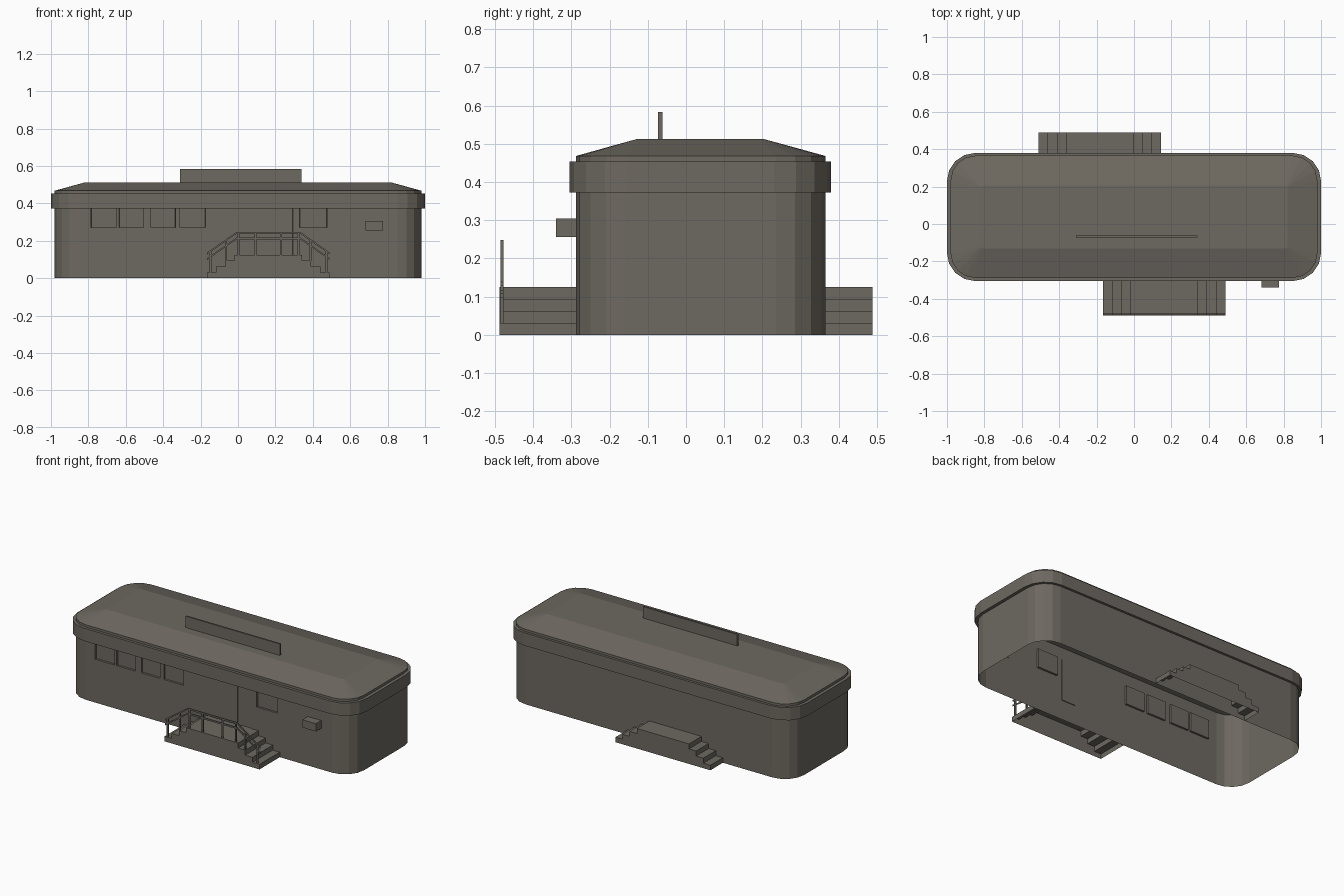
import bpy, bmesh, math
from mathutils import Vector

if "Cube" in bpy.data.objects:
    bpy.data.objects.remove(bpy.data.objects["Cube"])

paint = bpy.data.materials.new("warm_grey")
paint.diffuse_color = (0.155, 0.141, 0.119, 1)
paint.use_nodes = True
paint.node_tree.nodes["Principled BSDF"].inputs["Base Color"].default_value = paint.diffuse_color


def finish(name, bm):
    me = bpy.data.meshes.new(name)
    bm.normal_update()
    bm.to_mesh(me)
    bm.free()
    me.materials.append(paint)
    ob = bpy.data.objects.new(name, me)
    bpy.context.collection.objects.link(ob)
    return ob


def ring(bm, hx, y0, y1, r, z, seg=4):
    """Rounded rectangle loop of vertices, counter-clockwise from above."""
    out = []
    corners = [(hx - r, y0 + r, -90), (hx - r, y1 - r, 0),
               (r - hx, y1 - r, 90), (r - hx, y0 + r, 180)]
    for cx, cy, a0 in corners:
        for i in range(seg + 1):
            a = math.radians(a0 + 90 * i / seg)
            out.append(bm.verts.new((cx + r * math.cos(a), cy + r * math.sin(a), z)))
    return out


def bridge(bm, a, b):
    n = len(a)
    for i in range(n):
        j = (i + 1) % n
        bm.faces.new((a[i], a[j], b[j], b[i]))


def box(bm, x0, x1, y0, y1, z0, z1):
    vs = bmesh.ops.create_cube(bm, size=1)["verts"]
    for v in vs:
        v.co = Vector(((x0, x1)[v.co.x > 0], (y0, y1)[v.co.y > 0], (z0, z1)[v.co.z > 0]))


def box_part(name, *dims):
    bm = bmesh.new()
    box(bm, *dims)
    return finish(name, bm)


# Walls: open-bottomed shell with rounded corners
Y0, Y1, R = -0.288, 0.365, 0.13
bm = bmesh.new()
bridge(bm, ring(bm, 0.98, Y0, Y1, R, 0), ring(bm, 0.98, Y0, Y1, R, 0.455))

# Windows and door: cut the front wall into cells and push the openings in
windows = [(-0.785, -0.65), (-0.635, -0.505), (-0.465, -0.335), (-0.31, -0.175), (0.33, 0.475)]
door = (0.197, 0.293)


def front_faces():
    bm.normal_update()
    return [f for f in bm.faces if f.normal.y < -0.99]


def slice_front(co, no):
    fs = front_faces()
    geom = list({e for f in fs for e in f.edges}) + list({v for f in fs for v in f.verts}) + fs
    bmesh.ops.bisect_plane(bm, geom=geom, plane_co=co, plane_no=no)


for x in [x for pair in windows + [door] for x in pair]:
    slice_front((x, 0, 0), (1, 0, 0))
for z in (0.125, 0.27, 0.39):
    slice_front((0, 0, z), (0, 0, 1))


def push_in(spans, zlo, depth):
    fs = []
    for f in front_faces():
        c = f.calc_center_median()
        if zlo < c.z < 0.39 and any(a < c.x < b for a, b in spans):
            fs.append(f)
    bmesh.ops.inset_region(bm, faces=fs, thickness=0.0005, depth=-depth, use_even_offset=True)


push_in(windows, 0.27, 0.012)
push_in([door], 0.125, 0.004)
finish("walls", bm)

# Roof: short upstand, hipped slopes and a flat top
bm = bmesh.new()
a = ring(bm, 0.98, Y0, Y1, R, 0.45)
b = ring(bm, 0.98, Y0, Y1, R, 0.468)
c = ring(bm, 0.82, -0.13, 0.205, 0.01, 0.512)
bridge(bm, a, b)
bridge(bm, b, c)
bm.faces.new(c)
finish("roof", bm)

# Fascia band around the top of the walls
bm = bmesh.new()
loops = [ring(bm, 0.98 + o, Y0 - o * 0.85, Y1 + o * 0.75, R + o, z)
         for o, z in ((0, 0.373), (0.02, 0.373), (0.02, 0.453), (0, 0.453))]
for i in range(3):
    bridge(bm, loops[i], loops[i + 1])
finish("fascia_band", bm)

# Roof sign board and wall-mounted unit
box_part("roof_sign", -0.31, 0.34, -0.073, -0.062, 0.505, 0.583)
box_part("wall_unit", 0.682, 0.776, -0.34, Y0 + 0.002, 0.256, 0.305)


# Double-sided steps: treads and risers with a stepped outer panel
def steps(name, cx, y_wall, y_out):
    widths, rise = (0.3275, 0.279, 0.229, 0.18), 0.125 / 4
    left = []
    for i, w in enumerate(widths):
        left += [(-w, i * rise), (-w, (i + 1) * rise)]
    prof = left + [(-x, z) for x, z in reversed(left)]
    bm = bmesh.new()
    inner = [bm.verts.new((cx + x, y_wall, z)) for x, z in prof]
    outer = [bm.verts.new((cx + x, y_out, z)) for x, z in prof]
    for i in range(len(prof) - 1):
        bm.faces.new((inner[i], inner[i + 1], outer[i + 1], outer[i]))
    bm.faces.new(outer)
    bmesh.ops.recalc_face_normals(bm, faces=bm.faces)
    # keep the outer panel facing away from the building
    panel = max(bm.faces, key=lambda f: len(f.verts))
    bm.normal_update()
    if panel.normal.y * (y_out - y_wall) < 0:
        bmesh.ops.reverse_faces(bm, faces=bm.faces)
    finish(name, bm)


CX = 0.1625
steps("front_steps", CX, Y0, -0.488)
steps("back_steps", -0.1825, Y1, 0.488)


# Handrails: two bent rails and a row of posts
def rail_z(d):
    return 0.243 if d < 0.17 else 0.243 - (d - 0.17) * 0.70


bm = bmesh.new()
RY0, RY1, T = -0.485, -0.478, 0.005
for drop in (0, 0.03):
    loops = []
    for d in (-0.3275, -0.17, 0.17, 0.3275):
        z = rail_z(abs(d)) - drop
        loops.append([bm.verts.new((CX + d, y, z + dz)) for y, dz in
                      ((RY0, -T), (RY1, -T), (RY1, T), (RY0, T))])
    for p, q in zip(loops, loops[1:]):
        bridge(bm, q, p)
    bm.faces.new(loops[0])
    bm.faces.new(loops[-1][::-1])
for d, base in ((0.31, 0.031), (0.225, 0.094), (0.16, 0.125), (0.068, 0.125)):
    for s in (-1, 1):
        x = CX + s * d
        box(bm, x - T, x + T, RY0, RY1, base - 0.002, rail_z(d))
bmesh.ops.recalc_face_normals(bm, faces=bm.faces)
finish("handrail", bm)
